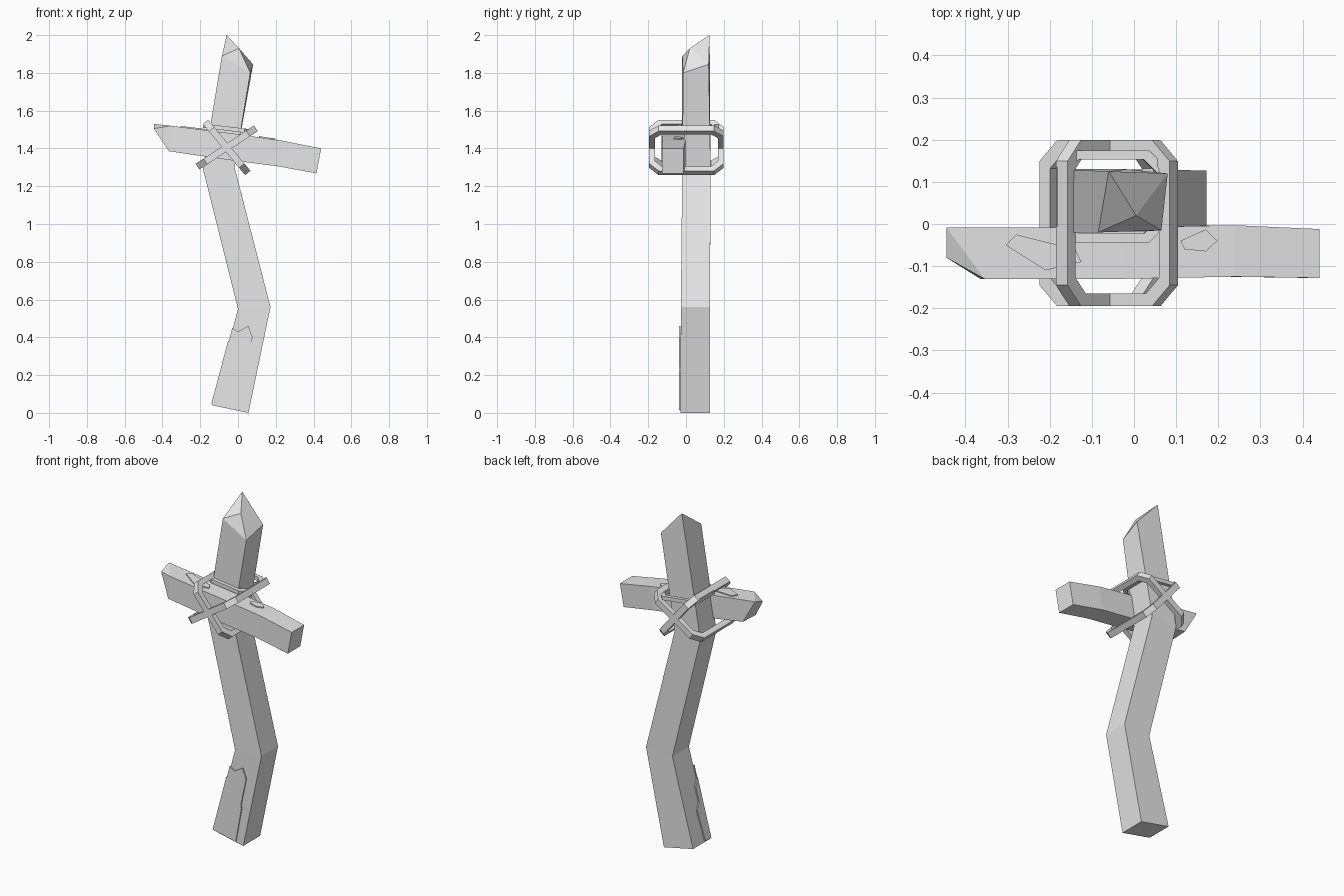
import bpy, bmesh, math
from mathutils import Vector

if "Cube" in bpy.data.objects:
    bpy.data.objects.remove(bpy.data.objects["Cube"])

grey = bpy.data.materials.new("weathered_grey")
grey.diffuse_color = (0.8, 0.8, 0.8, 1)
grey.use_nodes = True
grey.node_tree.nodes["Principled BSDF"].inputs["Base Color"].default_value = grey.diffuse_color


def finish(name, bm):
    bmesh.ops.recalc_face_normals(bm, faces=bm.faces)
    me = bpy.data.meshes.new(name)
    bm.to_mesh(me)
    bm.free()
    me.materials.append(grey)
    ob = bpy.data.objects.new(name, me)
    bpy.context.collection.objects.link(ob)
    return ob


def beam(name, sections, tip):
    """Skin four-cornered sections; the last one closes on a broken tip point."""
    bm = bmesh.new()
    rows = [[bm.verts.new(p) for p in s] for s in sections]
    for a, b in zip(rows, rows[1:]):
        for i in range(4):
            j = (i + 1) % 4
            bm.faces.new((a[i], a[j], b[j], b[i]))
    bm.faces.new(rows[0])
    t = bm.verts.new(tip)
    for i in range(4):
        bm.faces.new((rows[-1][i], rows[-1][(i + 1) % 4], t))
    return finish(name, bm)


def rope_loop(name, centre, angle, hu, hy, width=0.036, thick=0.03, cut=0.05):
    """Chamfered rectangular band; its long axis is tilted in the xz plane."""
    c = Vector(centre)
    u = Vector((math.cos(angle), 0, math.sin(angle)))
    v = Vector((0, 1, 0))
    n = u.cross(v)

    def octagon(a, b, k):
        return [(a, b - k), (a - k, b), (k - a, b), (-a, b - k),
                (-a, k - b), (k - a, -b), (a - k, -b), (a, k - b)]

    outer = octagon(hu, hy, cut)
    inner = octagon(hu - thick, hy - thick, cut * 0.75)
    bm = bmesh.new()
    rings = []
    for pts, s in ((outer, -1), (outer, 1), (inner, 1), (inner, -1)):
        rings.append([bm.verts.new(c + u * p + v * q + n * s * width / 2)
                      for p, q in pts])
    for k in range(4):
        a, b = rings[k], rings[(k + 1) % 4]
        for i in range(8):
            j = (i + 1) % 8
            bm.faces.new((a[i], a[j], b[j], b[i]))
    return finish(name, bm)


def plate(name, pts, offset):
    """Thin splinter plate, thickened by an offset vector."""
    bm = bmesh.new()
    f = bm.faces.new([bm.verts.new(p) for p in pts])
    ext = bmesh.ops.extrude_face_region(bm, geom=[f], use_keep_orig=True)
    vs = [g for g in ext["geom"] if isinstance(g, bmesh.types.BMVert)]
    bmesh.ops.translate(bm, verts=vs, vec=offset)
    return finish(name, bm)


# Crooked upright post: left and right edge points, front and back depth
post = []
for xl, zl, xr, zr, yf, yb in ((-0.135, 0.04, 0.055, 0.0, -0.03, 0.127),
                               (0.0, 0.55, 0.172, 0.56, -0.027, 0.127),
                               (-0.185, 1.29, -0.018, 1.30, -0.02, 0.13)):
    post.append([(xl, yf, zl), (xr, yf, zr), (xr, yb, zr), (xl, yb, zl)])
post.append([(-0.085, -0.02, 1.89), (0.065, -0.015, 1.80),
             (0.08, 0.12, 1.845), (-0.06, 0.125, 2.0)])
beam("upright_post", post, (0.005, 0.02, 1.93))

# Bent crossbar, from the square right end to the splintered left end
bar = []
for xt, zt, xb, zb, yf, yb in ((0.44, 1.40, 0.415, 1.268, -0.128, -0.012),
                               (0.24, 1.44, 0.215, 1.305, -0.125, -0.003),
                               (-0.02, 1.478, -0.04, 1.338, -0.13, -0.008)):
    bar.append([(xt, yb, zt), (xt, yf, zt), (xb, yf, zb), (xb, yb, zb)])
bar.append([(-0.445, -0.008, 1.53), (-0.355, -0.13, 1.52),
            (-0.365, -0.13, 1.385), (-0.365, -0.01, 1.39)])
beam("crossbar", bar, (-0.445, -0.08, 1.505))

# Lashing: two diagonal loops and one around the post
rope_loop("rope_falling", (-0.06, 0.002, 1.405), math.atan2(-0.29, 0.24), 0.175, 0.197)
rope_loop("rope_rising", (-0.06, 0.002, 1.405), math.atan2(0.21, 0.32), 0.185, 0.197)
rope_loop("rope_post", (-0.055, 0.065, 1.505), -0.12, 0.13, 0.11, 0.022, 0.022, 0.04)

# Splintered bark at the post foot, front and left side
front = [(-0.135, 0.045), (-0.075, 0.27), (-0.03, 0.45), (0.0, 0.43), (0.055, 0.46),
         (0.077, 0.40), (0.043, 0.24), (0.047, 0.22), (0.01, 0.015)]
plate("bark_front", [(x, -0.029, z) for x, z in front], (0, -0.007, 0))
side = [(-0.035, 0.045), (-0.035, 0.38), (0.0, 0.34), (0.0, 0.25), (0.03, 0.22), (0.02, 0.045)]
plate("bark_side", [(-0.146 + 0.265 * z, y, z) for y, z in side], (-0.007, 0, 0.002))

# Wood flakes on top of the crossbar
for name, pts in (("flake_left", [(-0.305, -0.05), (-0.28, -0.025), (-0.14, -0.06),
                                  (-0.125, -0.09), (-0.21, -0.11)]),
                  ("flake_right", [(0.11, -0.04), (0.17, -0.013), (0.198, -0.04),
                                   (0.17, -0.065), (0.12, -0.06)])):
    plate(name, [(x, y, 1.478 - 0.124 * (x + 0.02) if x < 0 else 1.478 - 0.146 * (x + 0.02))
                 for x, y in pts], (0, 0, 0.006))
